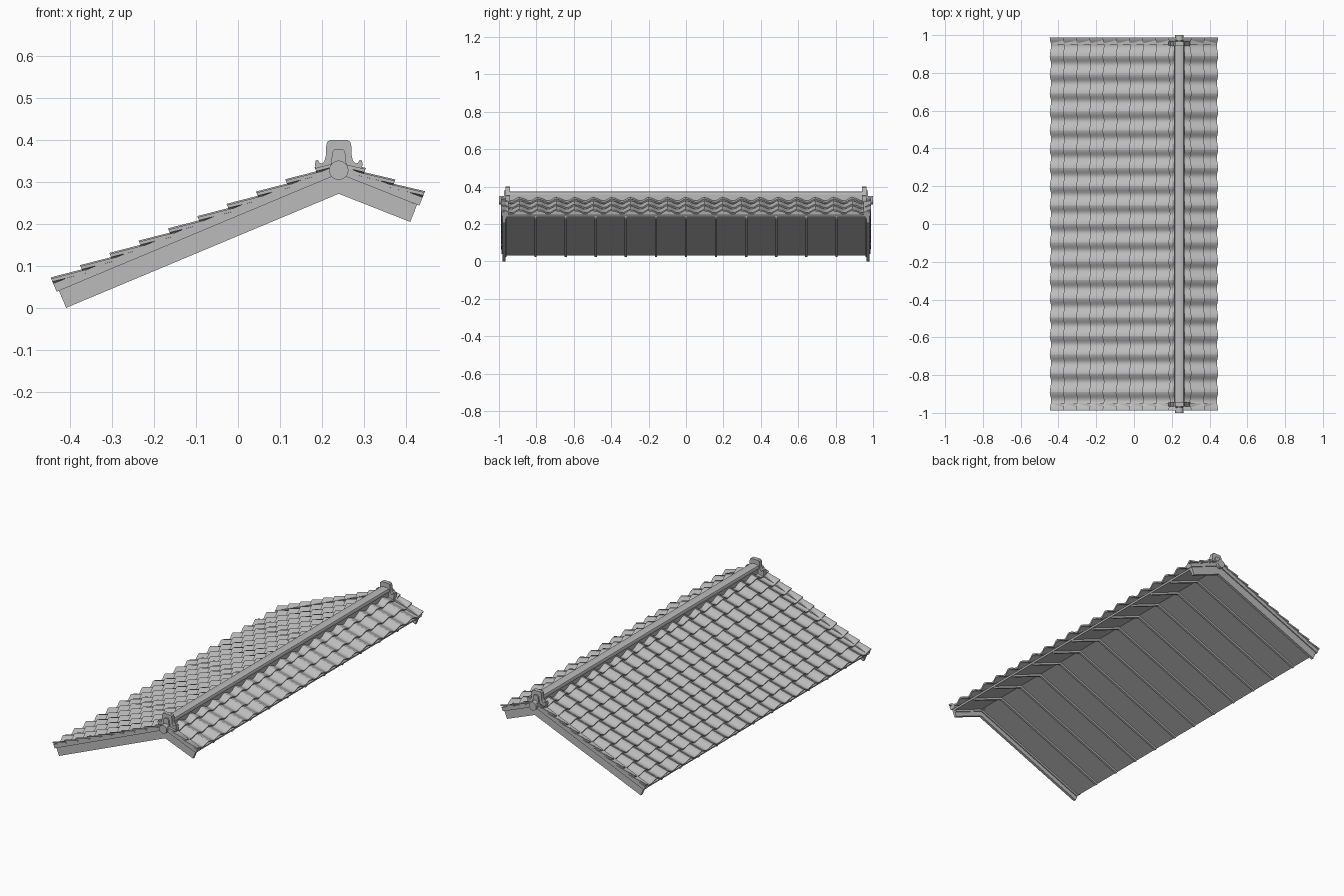
import bpy, bmesh, math

if "Cube" in bpy.data.objects:
    bpy.data.objects.remove(bpy.data.objects["Cube"])

grey = bpy.data.materials.new("clay_grey")
grey.use_nodes = True
colour = (0.5, 0.5, 0.5, 1)
grey.diffuse_color = colour
grey.node_tree.nodes["Principled BSDF"].inputs["Base Color"].default_value = colour

RIDGE_X, APEX_Z = 0.24, 0.272
# each slope: direction in x, pitch, length down the slope, tile courses
LONG = (-1, math.radians(22.7), 0.704, 10)
SHORT = (1, math.radians(21.5), 0.183, 3)
COURSE, PITCH, COLUMNS = 0.0757, 0.0988, 20


def on_slope(slope, s, n):
    """Point s down the slope and n above its underside, as (x, z)."""
    d, a = slope[:2]
    return (RIDGE_X + d * (s * math.cos(a) + n * math.sin(a)),
            APEX_Z - s * math.sin(a) + n * math.cos(a))


def finish(name, bm, smooth=None):
    bmesh.ops.recalc_face_normals(bm, faces=bm.faces)
    mesh = bpy.data.meshes.new(name)
    bm.to_mesh(mesh)
    bm.free()
    mesh.materials.append(grey)
    ob = bpy.data.objects.new(name, mesh)
    bpy.context.collection.objects.link(ob)
    if smooth:
        bpy.ops.object.select_all(action='DESELECT')
        ob.select_set(True)
        bpy.context.view_layer.objects.active = ob
        bpy.ops.object.shade_smooth_by_angle(angle=math.radians(smooth))
    return ob


def prism(name, outline, y0, y1, smooth=None):
    """Extrude an (x, z) outline along y."""
    bm = bmesh.new()
    near = [bm.verts.new((x, y0, z)) for x, z in outline]
    far = [bm.verts.new((x, y1, z)) for x, z in outline]
    bm.faces.new(near)
    bm.faces.new(far)
    for i in range(len(near)):
        j = (i + 1) % len(near)
        bm.faces.new((near[i], near[j], far[j], far[i]))
    return finish(name, bm, smooth)


def gable_band(name, n0, n1, overhang, y0, y1):
    """Bent board following both slopes, mitred at the ridge."""
    apex = [(RIDGE_X, APEX_Z + n / math.cos(LONG[1])) for n in (n0, n1)]
    ends = [[on_slope(sl, sl[2] + overhang, n) for n in (n0, n1)] for sl in (LONG, SHORT)]
    prism(name, [ends[0][0], apex[0], ends[1][0], ends[1][1], apex[1], ends[0][1]], y0, y1)


# roof deck, rafters, and the boards at both gables
gable_band("roof_deck", 0.035, 0.045, 0, -0.975, 0.975)
for i in range(13):
    y = -0.965 + i * 1.93 / 12
    gable_band("rafter", 0.024, 0.036, -0.002, y - 0.006, y + 0.006)
for sign in (-1, 1):
    gable_band("bargeboard", 0, 0.044, 0, sign * 0.965, sign * 0.98)
    gable_band("verge_board", 0.044, 0.065, 0.006, sign * 0.95, sign * 0.986)


# curved tiles in overlapping courses
def tile(bm, slope, s_low, s_high, y0):
    steps = 10
    thick = 0.008
    rings = []
    for s in (s_low, s_high):
        drop = 0.011 * (s_low - s) / COURSE
        top, bottom = [], []
        for i in range(steps + 1):
            t = i / steps
            wave = 0.5 + 0.5 * math.cos(math.tau * t ** 1.15)
            n = 0.060 + 0.018 * wave + 0.003 * t - drop
            for row, height in ((top, n), (bottom, n - thick)):
                x, z = on_slope(slope, s, height)
                row.append(bm.verts.new((x, y0 + t * PITCH, z)))
        rings.append(top + bottom[::-1])
    low, high = rings
    count = len(low)
    for i in range(count):
        j = (i + 1) % count
        bm.faces.new((low[i], low[j], high[j], high[i]))
    for ring in rings:
        for i in range(steps):
            bm.faces.new((ring[i], ring[i + 1], ring[-2 - i], ring[-1 - i]))


for name, slope in (("long_slope_tiles", LONG), ("short_slope_tiles", SHORT)):
    bm = bmesh.new()
    for k in range(slope[3]):
        s_low = slope[2] + 0.006 - k * COURSE
        s_high = max(s_low - COURSE - 0.008, -0.028)
        for c in range(COLUMNS):
            tile(bm, slope, s_low, s_high, (c - COLUMNS / 2) * PITCH)
    finish(name, bm, 35)


# ridge wall with an overhanging rounded cap
def mirrored(half):
    """Half outline as (offset, z), bottom to top, reflected about the ridge."""
    return ([(RIDGE_X + x, z) for x, z in half]
            + [(RIDGE_X - x, z) for x, z in reversed(half)])


prism("ridge_wall", mirrored([(0.021, 0.31), (0.021, 0.356)]), -0.95, 0.95)
prism("ridge_cap", mirrored([(0.027, 0.354), (0.027, 0.364), (0.023, 0.371), (0.013, 0.375)]),
      -0.95, 0.95, 35)

# end ornaments: shaped plate, raised arch and round boss
plate = [(0.045, 0.305), (0.054, 0.318), (0.054, 0.330), (0.057, 0.342), (0.055, 0.351),
         (0.050, 0.353), (0.046, 0.346), (0.040, 0.344), (0.034, 0.350), (0.031, 0.362),
         (0.030, 0.385), (0.028, 0.395), (0.021, 0.400)]
arch = [(0.020, 0.325), (0.016, 0.365), (0.014, 0.374), (0.009, 0.379)]
boss = [(RIDGE_X + 0.023 * math.cos(math.tau * i / 24),
         0.328 + 0.023 * math.sin(math.tau * i / 24)) for i in range(24)]
for sign in (-1, 1):
    prism("ridge_end_plate", mirrored(plate), sign * 0.942, sign * 0.965, 35)
    prism("ridge_end_arch", mirrored(arch), sign * 0.96, sign * 0.973, 35)
    prism("ridge_end_boss", boss, sign * 0.95, sign * 1.0, 35)
